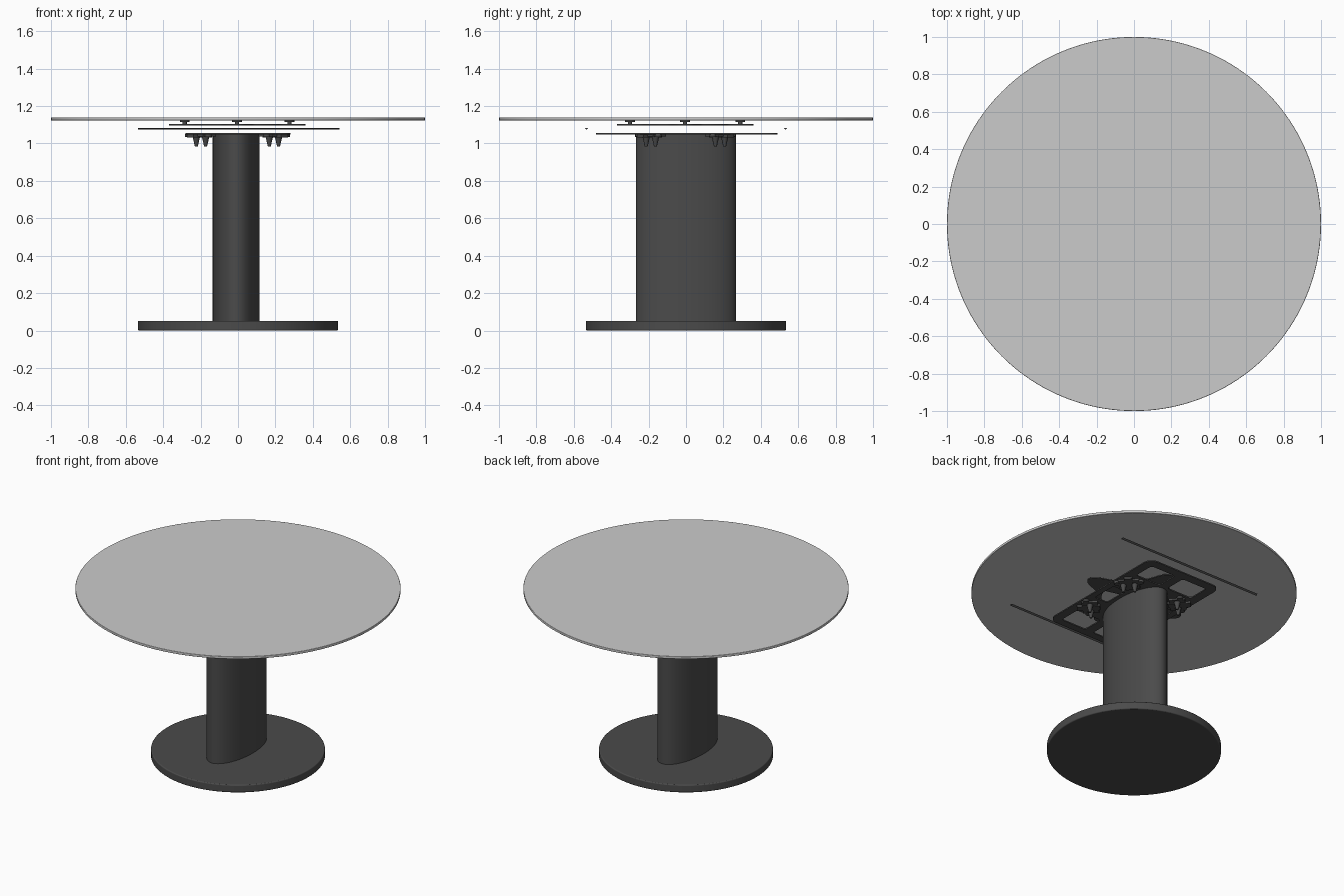
import bpy, bmesh, math
from mathutils import Matrix, Vector

if "Cube" in bpy.data.objects:
    bpy.data.objects.remove(bpy.data.objects["Cube"])

dark = bpy.data.materials.new("dark_metal")
dark.diffuse_color = (0.07, 0.07, 0.07, 1)
dark.use_nodes = True
dark.node_tree.nodes["Principled BSDF"].inputs["Base Color"].default_value = dark.diffuse_color


def finish(ob, mat=dark, bevel=0):
    if mat:
        ob.data.materials.append(mat)
    if bevel:
        m = ob.modifiers.new("bevel", 'BEVEL')
        m.width, m.segments, m.limit_method = bevel, 3, 'ANGLE'
    bpy.ops.object.select_all(action='DESELECT')
    ob.select_set(True)
    bpy.context.view_layer.objects.active = ob
    bpy.ops.object.shade_smooth_by_angle(angle=math.radians(35))
    return ob


def from_bmesh(name, bm, mat=dark, bevel=0):
    bmesh.ops.recalc_face_normals(bm, faces=bm.faces)
    me = bpy.data.meshes.new(name)
    bm.to_mesh(me)
    bm.free()
    ob = bpy.data.objects.new(name, me)
    bpy.context.collection.objects.link(ob)
    return finish(ob, mat, bevel)


def cylinder(bm, x, y, z0, z1, r, r2=None, n=24, sx=1, sy=1):
    mat = Matrix.Translation((x, y, (z0 + z1) / 2)) @ Matrix.Diagonal((sx, sy, 1, 1))
    bmesh.ops.create_cone(bm, cap_ends=True, segments=n, radius1=r,
                          radius2=r if r2 is None else r2, depth=z1 - z0, matrix=mat)


def plate(name, loops, z0, z1):
    """Flat plate from an outer outline followed by hole outlines."""
    cu = bpy.data.curves.new(name + "_outline", 'CURVE')
    cu.dimensions, cu.fill_mode, cu.extrude = '2D', 'BOTH', (z1 - z0) / 2
    for pts in loops:
        s = cu.splines.new('POLY')
        s.points.add(len(pts) - 1)
        for p, (x, y) in zip(s.points, pts):
            p.co = (x, y, 0, 1)
        s.use_cyclic_u = True
    tmp = bpy.data.objects.new("tmp", cu)
    bpy.context.collection.objects.link(tmp)
    bpy.context.view_layer.update()
    me = bpy.data.meshes.new_from_object(tmp.evaluated_get(bpy.context.evaluated_depsgraph_get()))
    bm = bmesh.new()
    bm.from_mesh(me)
    bpy.data.objects.remove(tmp)
    bmesh.ops.remove_doubles(bm, verts=bm.verts, dist=1e-5)
    bmesh.ops.translate(bm, verts=bm.verts, vec=(0, 0, (z0 + z1) / 2))
    return from_bmesh(name, bm)


def round_rect(x0, x1, y0, y1, r, n=8):
    pts = []
    for k, (cx, cy) in enumerate([(x1 - r, y1 - r), (x0 + r, y1 - r), (x0 + r, y0 + r), (x1 - r, y0 + r)]):
        for i in range(n + 1):
            a = (k + i / n) * math.pi / 2
            pts.append((cx + r * math.cos(a), cy + r * math.sin(a)))
    return pts


# round table top
bm = bmesh.new()
cylinder(bm, 0, 0, 1.123, 1.14, 1, n=160)
from_bmesh("table_top", bm, None, 0.003)

# round foot plate
bm = bmesh.new()
cylinder(bm, 0, 0, 0, 0.052, 0.535, n=128)
from_bmesh("foot_plate", bm, dark, 0.006)

# elliptical column
bm = bmesh.new()
cylinder(bm, -0.01, 0, 0.05, 1.053, 1, n=96, sx=0.125, sy=0.268)
from_bmesh("column", bm)

# rounded frame with windows on top of the column
holes = []
for s in (-1, 1):
    for t in (-1, 1):
        xs, ys = sorted((s * 0.03, s * 0.22)), sorted((t * 0.28, t * 0.43))
        holes.append(round_rect(*xs, *ys, 0.02))
    holes.append(round_rect(*sorted((s * 0.14, s * 0.24)), -0.09, 0.09, 0.02))
plate("support_frame", [round_rect(-0.28, 0.28, -0.48, 0.49, 0.06)] + holes, 1.049, 1.057)

# four clamp brackets with tapered claws
for sx in (-1, 1):
    for sy in (-1, 1):
        bm = bmesh.new()
        cx, cy = sx * 0.195 - 0.003, sy * 0.185 - 0.003
        ang = math.atan2(sy, sx)
        rot = Matrix.Translation((cx, cy, 0)) @ Matrix.Rotation(ang, 4, 'Z')
        for dx, w, h, z in ((0, 0.10, 0.13, 1.043), (0.01, 0.14, 0.05, 1.04)):
            bmesh.ops.create_cube(bm, size=1, matrix=rot @ Matrix.Translation((dx, 0, z)) @
                                  Matrix.Diagonal((w, h, 0.014, 1)))
        for t in (-1, 1):
            p = rot @ Vector((0, t * 0.035, 0))
            cylinder(bm, p.x, p.y, 0.985, 1.045, 0.008, 0.022, 12)
            q = rot @ Vector((0.02, t * 0.075, 0))
            cylinder(bm, q.x, q.y, 1.034, 1.05, 0.018, n=16)
        from_bmesh("clamp_bracket", bm)

# two thin triangular stiffener bars
for y in (-0.532, 0.532):
    bm = bmesh.new()
    rings = [[bm.verts.new((x, y + dy, z)) for dy, z in ((-0.011, 1.083), (0.011, 1.083), (0, 1.074))]
             for x in (-0.535, 0.543)]
    bm.faces.new(rings[0])
    bm.faces.new(rings[1])
    for i in range(3):
        j = (i + 1) % 3
        bm.faces.new((rings[0][i], rings[0][j], rings[1][j], rings[1][i]))
    from_bmesh("stiffener_bar", bm)

# four-lobed spider plate with a ring-shaped centre
N = 160
star = []
for i in range(N):
    a = 2 * math.pi * i / N
    r = 0.245 + 0.12 * max(0, math.cos(4 * a)) ** 2
    star.append((r * math.cos(a) - 0.005, r * math.sin(a) - 0.005))
spider_holes = []
for k in range(4):
    arc = [math.radians(k * 90 + 15 + 60 * i / 12) for i in range(13)]
    spider_holes.append([(0.2 * math.cos(a), 0.2 * math.sin(a)) for a in arc] +
                        [(0.09 * math.cos(a), 0.09 * math.sin(a)) for a in reversed(arc)])
plate("spider_plate", [star] + spider_holes, 1.097, 1.103)

# spacer pads between spider plate and top
bm = bmesh.new()
for x, y in ((0, 0), (0.28, 0), (-0.28, 0), (0, 0.295), (0, -0.295)):
    cylinder(bm, x - 0.005, y - 0.005, 1.1, 1.116, 0.011)
    cylinder(bm, x - 0.005, y - 0.005, 1.114, 1.124, 0.026)
from_bmesh("spacer_pads", bm)
